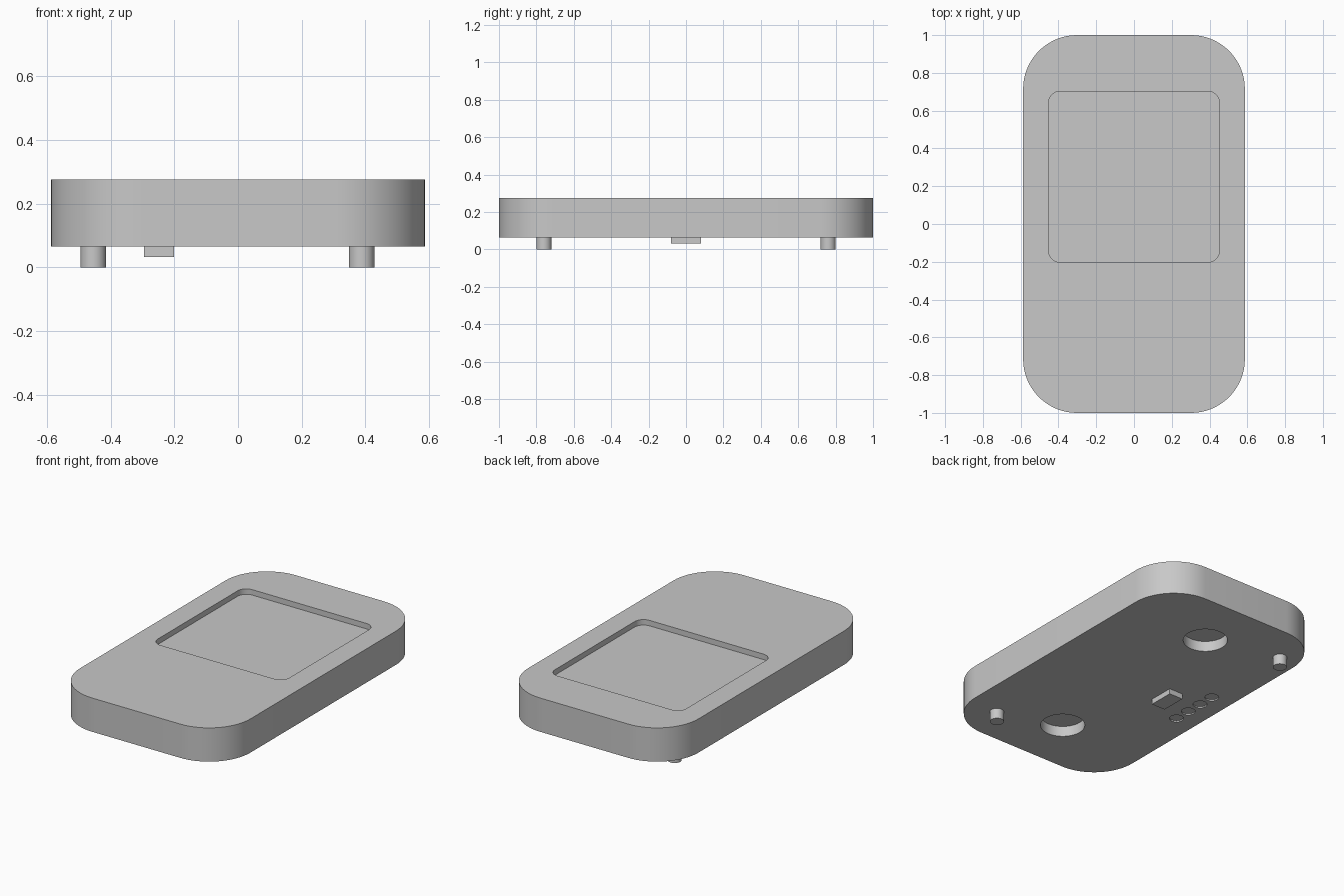
import bpy
import bmesh
from math import cos, sin, pi

cube = bpy.data.objects.get("Cube")
if cube:
    bpy.data.objects.remove(cube, do_unlink=True)

grey = bpy.data.materials.new("plain grey")
grey.use_nodes = True
colour = (0.58, 0.58, 0.58, 1)
grey.diffuse_color = colour
grey.node_tree.nodes["Principled BSDF"].inputs["Base Color"].default_value = colour

BOTTOM, TOP = 0.065, 0.275


def prism(name, centre, half, radius, z0, z1, steps=16):
    """Rounded rectangle extruded from z0 to z1; radius equal to half gives a cylinder."""
    corners = [(1, 1), (-1, 1), (-1, -1), (1, -1)]
    bm = bmesh.new()
    ring = []
    for i, (sx, sy) in enumerate(corners):
        for k in range(steps + 1 if radius else 1):
            a = (i + k / steps) * pi / 2
            x = centre[0] + sx * (half[0] - radius) + radius * cos(a)
            y = centre[1] + sy * (half[1] - radius) + radius * sin(a)
            ring.append(bm.verts.new((x, y, z0)))
    bmesh.ops.remove_doubles(bm, verts=ring, dist=1e-5)
    base = bm.faces.new([v for v in ring if v.is_valid])
    grown = bmesh.ops.extrude_face_region(bm, geom=[base])["geom"]
    for v in grown:
        if isinstance(v, bmesh.types.BMVert):
            v.co.z = z1
    bmesh.ops.recalc_face_normals(bm, faces=bm.faces)
    mesh = bpy.data.meshes.new(name)
    bm.to_mesh(mesh)
    bm.free()
    mesh.materials.append(grey)
    obj = bpy.data.objects.new(name, mesh)
    bpy.context.collection.objects.link(obj)
    return obj


def cylinder(name, centre, radius, z0, z1):
    return prism(name, centre, (radius, radius), radius, z0, z1, 10)


def activate(obj):
    bpy.ops.object.select_all(action='DESELECT')
    obj.select_set(True)
    bpy.context.view_layer.objects.active = obj


def smooth(obj):
    activate(obj)
    bpy.ops.object.shade_smooth_by_angle(angle=pi / 6)


def cut(obj, cutter):
    cutter.hide_render = True
    mod = obj.modifiers.new("cut", 'BOOLEAN')
    mod.operation = 'DIFFERENCE'
    mod.solver = 'EXACT'
    mod.object = cutter
    activate(obj)
    bpy.ops.object.modifier_apply(modifier=mod.name)
    bpy.data.objects.remove(cutter, do_unlink=True)


# Rounded slab body
body = prism("case_body", (0, 0), (0.587, 1.0), 0.285, BOTTOM, TOP)

# Shallow display pocket in the top
cut(body, prism("pocket_cutter", (0, 0.25), (0.452, 0.452), 0.06, TOP - 0.034, TOP + 0.1))

# Round magnet recesses underneath
for y in (-0.636, 0.636):
    cut(body, cylinder("magnet_cutter", (0, y), 0.127, -0.1, BOTTOM + 0.065))

# Row of four shallow contact dimples underneath
for i in range(4):
    cut(body, cylinder("contact_cutter", (-0.45, (i - 1.5) * 0.105), 0.04, -0.1, BOTTOM + 0.008))
smooth(body)

# Locating pegs, diagonally opposite
for name, x, y in (("front_peg", 0.388, -0.76), ("back_peg", -0.454, 0.76)):
    smooth(cylinder(name, (x, y), 0.04, 0, BOTTOM))

# Small raised block underneath
prism("sensor_block", (-0.248, 0), (0.047, 0.079), 0, 0.032, BOTTOM)
